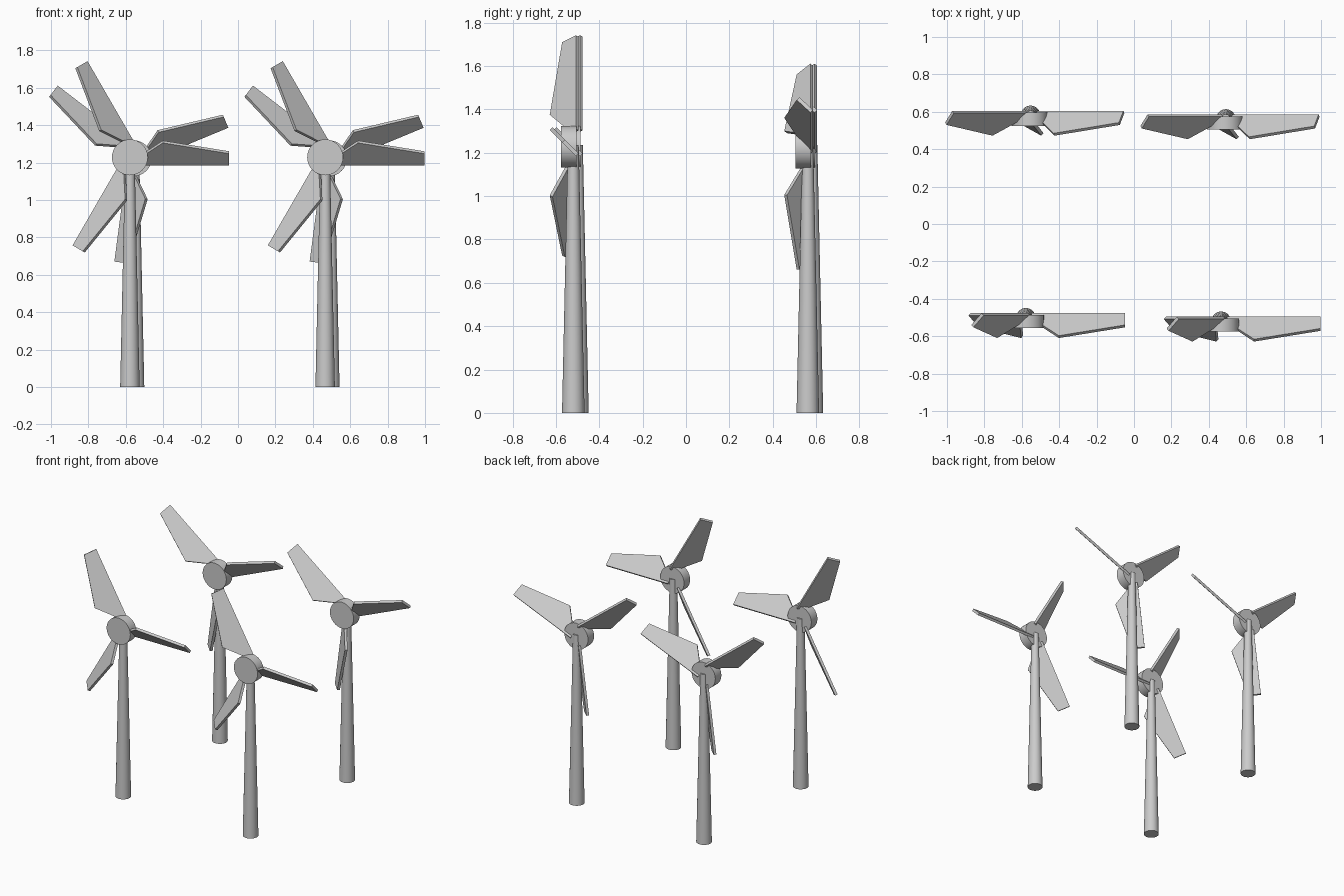
import bpy
import math
from mathutils import Matrix, Vector

if "Cube" in bpy.data.objects:
    bpy.data.objects.remove(bpy.data.objects["Cube"])

HUB_Z = 1.228
HUB_Y = -0.021          # rotor centre sits slightly in front of the tower axis
PITCH = math.radians(45)
THICK = 0.018

# Blade outline: (distance from hub, position along the chord)
OUTLINE = [(0.05, -0.055), (0.549, -0.055), (0.549, 0.034), (0.195, 0.115), (0.05, -0.019)]

# Blade angle and small placement shift (x, z) of each blade in the rotor
BLADES = [(0, -0.019, 0.002), (120, 0.009, 0.016), (240, 0.007, -0.018)]


def add_mesh(name, verts, faces, matrix):
    mesh = bpy.data.meshes.new(name)
    mesh.from_pydata(verts, [], faces)
    obj = bpy.data.objects.new(name, mesh)
    bpy.context.collection.objects.link(obj)
    obj.matrix_world = matrix
    return obj


def smooth(obj):
    bpy.ops.object.select_all(action='DESELECT')
    obj.select_set(True)
    bpy.context.view_layer.objects.active = obj
    bpy.ops.object.shade_smooth_by_angle(angle=math.radians(35))


def add_blade(rotor, angle, dx, dz):
    # Flat plate along +x, chord tilted forward by the pitch
    chord = Vector((0, -math.sin(PITCH), math.cos(PITCH)))
    normal = Vector((0, math.cos(PITCH), math.sin(PITCH)))
    verts = [Vector((r, 0, 0)) + chord * c + normal * (s * THICK / 2)
             for s in (-1, 1) for r, c in OUTLINE]
    n = len(OUTLINE)
    faces = [list(range(n)), list(range(2 * n - 1, n - 1, -1))]
    faces += [[i, i + n, (i + 1) % n + n, (i + 1) % n] for i in range(n)]
    turn = Matrix.Rotation(-math.radians(angle), 4, 'Y')
    add_mesh("rotor_blade", verts, faces, rotor @ Matrix.Translation((dx, 0, dz)) @ turn)


def add_turbine(x, y, spin, shift):
    # Tapered tower
    top = 1.235
    bpy.ops.mesh.primitive_cone_add(vertices=32, radius1=0.052, radius2=0.025,
                                    depth=top, location=(x, y, top / 2))
    tower = bpy.context.object
    tower.name = "tower"
    smooth(tower)

    # Disc hub
    rotor = (Matrix.Translation((x + shift, y + HUB_Y, HUB_Z + shift))
             @ Matrix.Rotation(-math.radians(spin), 4, 'Y'))
    bpy.ops.mesh.primitive_cylinder_add(vertices=32, radius=0.096, depth=0.07)
    hub = bpy.context.object
    hub.name = "hub"
    hub.matrix_world = rotor @ Matrix.Rotation(math.radians(90), 4, 'X')
    smooth(hub)

    # Three blades
    for angle, dx, dz in BLADES:
        add_blade(rotor, angle, dx, dz)


# Two rows of two turbines; the back row's rotors are turned further
for x, y in [(-0.578, -0.501), (0.466, -0.520)]:
    add_turbine(x, y, 0, 0)
    add_turbine(x + 0.025, y + 1.082, 22.5, -0.005)
